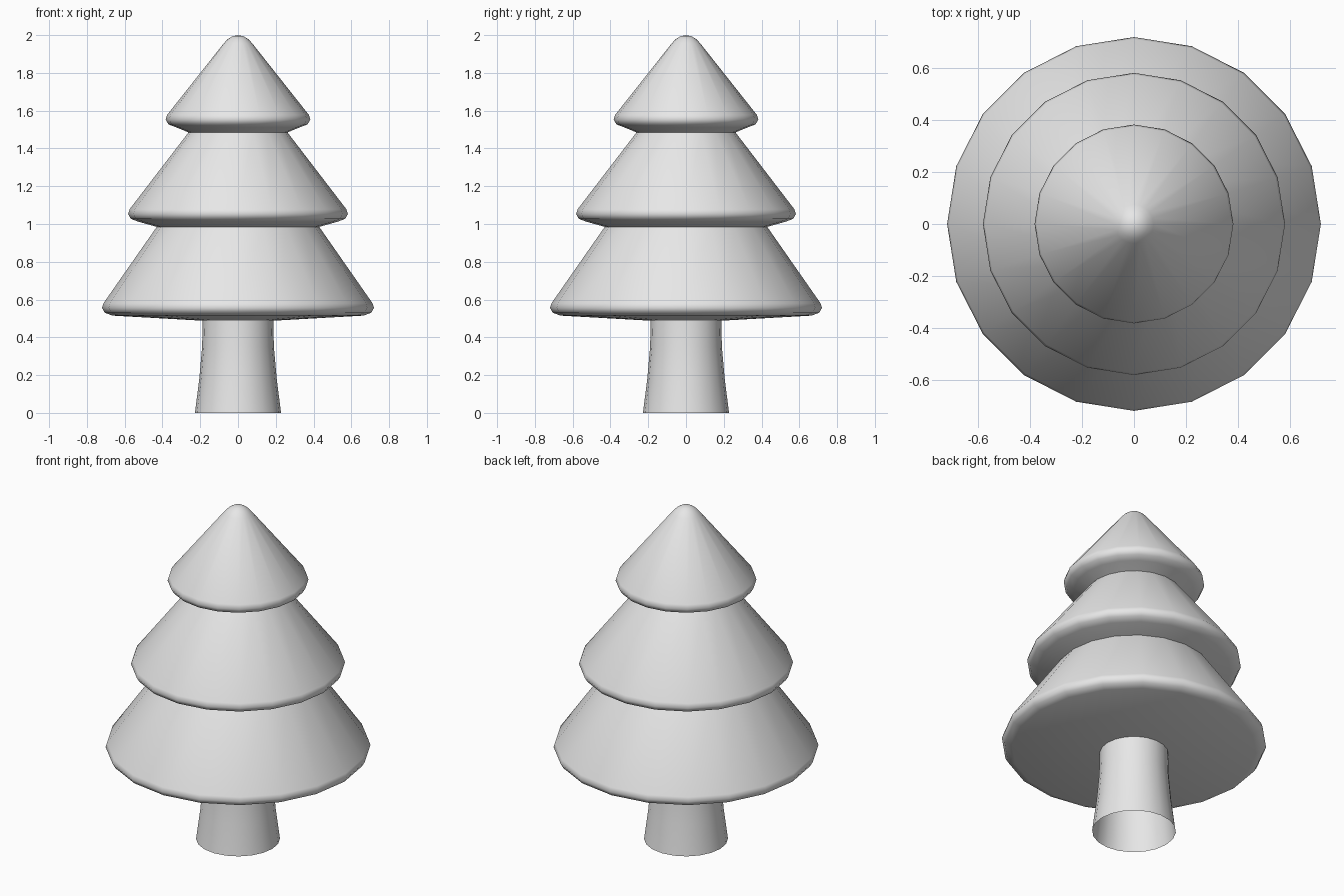
import bpy
import bmesh
from math import cos, sin, tau

SIDES = 20

cube = bpy.data.objects.get("Cube")
if cube:
    bpy.data.objects.remove(cube, do_unlink=True)

# One plain grey for the whole tree
grey = bpy.data.materials.new("plain grey")
grey.use_nodes = True
grey.diffuse_color = (0.8, 0.8, 0.8, 1)
grey.node_tree.nodes["Principled BSDF"].inputs["Base Color"].default_value = (0.8, 0.8, 0.8, 1)


def lathe(name, profile):
    """Spin (radius, height) points, listed bottom to top, around z."""
    bm = bmesh.new()
    rings = []
    for r, z in profile:
        if r == 0:
            rings.append([bm.verts.new((0, 0, z))] * SIDES)
        else:
            rings.append([bm.verts.new((r * cos(tau * i / SIDES), r * sin(tau * i / SIDES), z))
                          for i in range(SIDES)])
    for low, high in zip(rings, rings[1:]):
        for i in range(SIDES):
            j = (i + 1) % SIDES
            corners = dict.fromkeys((low[i], low[j], high[j], high[i]))
            bm.faces.new(list(corners)).smooth = True
    mesh = bpy.data.meshes.new(name)
    bm.to_mesh(mesh)
    bm.free()
    mesh.materials.append(grey)
    obj = bpy.data.objects.new(name, mesh)
    bpy.context.collection.objects.link(obj)
    return obj


def tier(name, inner, rim, base, top):
    """Sloping underside, rounded rim, then a cone ending in the top points."""
    profile = [(inner, base), (rim - 0.055, base + 0.027), (rim - 0.015, base + 0.042),
               (rim, base + 0.068), (rim - 0.008, base + 0.093)]
    return lathe(name, profile + top)


# Flared hollow trunk, open at the bottom
lathe("trunk", [(0.228, 0), (0.205, 0.18), (0.19, 0.35), (0.187, 0.488)])

# Foliage tiers stacked edge to edge
tier("lower_foliage", 0.187, 0.72, 0.488, [(0.43, 0.985)])
tier("middle_foliage", 0.43, 0.582, 0.985, [(0.262, 1.485)])
tier("upper_foliage", 0.262, 0.383, 1.485,
     [(0.075, 1.957), (0.055, 1.978), (0.03, 1.994), (0, 2)])
